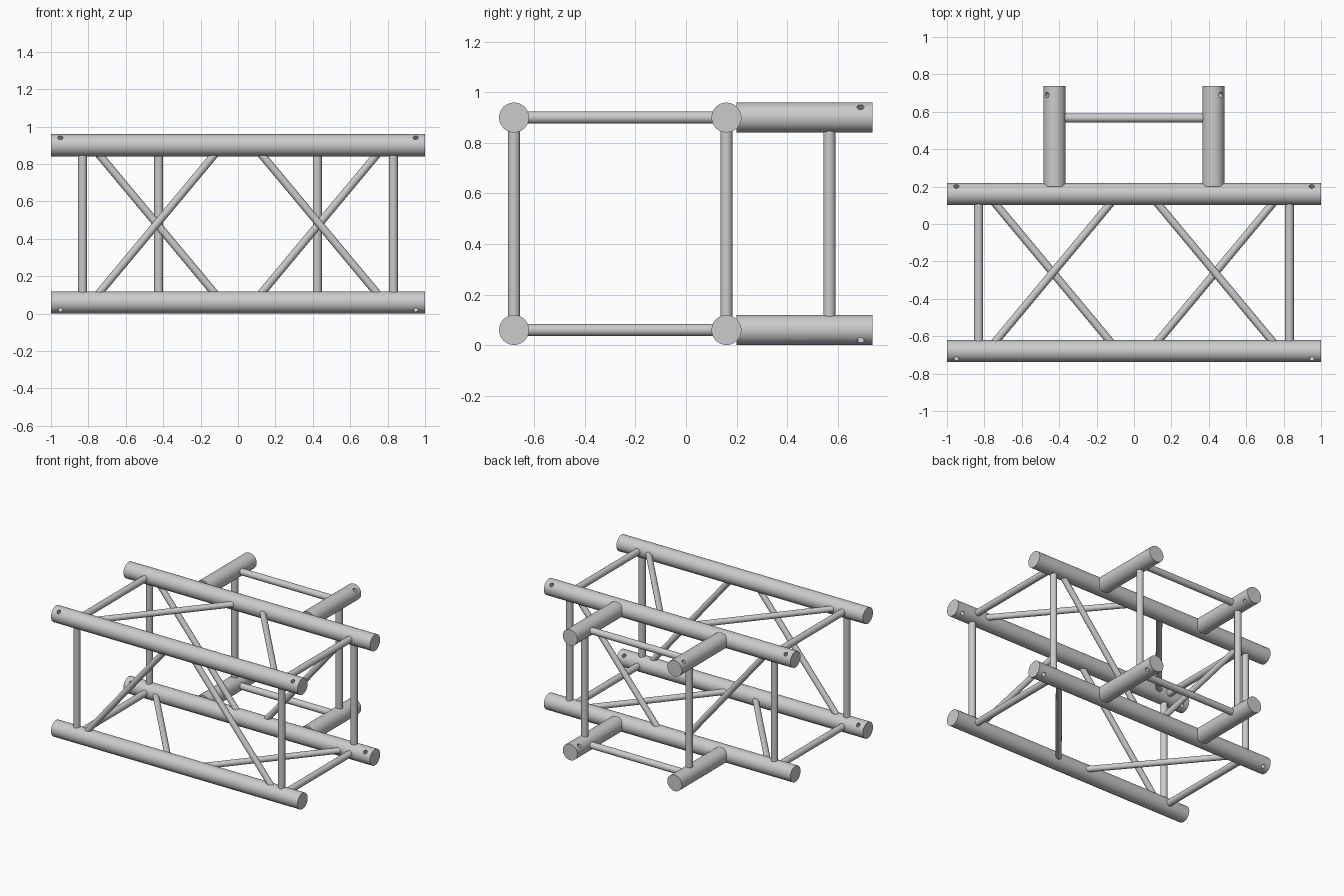
import bpy
import math
from mathutils import Vector

if "Cube" in bpy.data.objects:
    bpy.data.objects.remove(bpy.data.objects["Cube"], do_unlink=True)

# Layout of the frame
FRONT, BACK = -0.68, 0.16
LOW, HIGH = 0.06, 0.90
MID_Y, MID_Z = (FRONT + BACK) / 2, (LOW + HIGH) / 2
HALF = (HIGH - LOW) / 2
CHORD_R, POST_R, BRACE_R, HOLE_R = 0.059, 0.024, 0.021, 0.014
STUB_X, POST_X = 0.424, 0.831

metal = bpy.data.materials.new("light grey metal")
metal.use_nodes = True
grey = (0.6, 0.6, 0.6, 1)
metal.diffuse_color = grey
metal.node_tree.nodes["Principled BSDF"].inputs["Base Color"].default_value = grey


def rod(name, a, b, radius, sides=32):
    """Capped cylinder running from point a to point b."""
    a, b = Vector(a), Vector(b)
    bpy.ops.mesh.primitive_cylinder_add(vertices=sides, radius=radius, depth=(b - a).length)
    ob = bpy.context.object
    ob.name = name
    ob.location = (a + b) / 2
    ob.rotation_mode = 'QUATERNION'
    ob.rotation_quaternion = (b - a).to_track_quat('Z', 'Y')
    ob.data.materials.append(metal)
    return ob


def smooth(ob):
    bpy.ops.object.select_all(action='DESELECT')
    ob.select_set(True)
    bpy.context.view_layer.objects.active = ob
    bpy.ops.object.shade_smooth_by_angle(angle=math.radians(35))


def bar(name, a, b, radius):
    smooth(rod(name, a, b, radius, 24))


def drilled_tube(name, a, b, holes, direction):
    """Thick bar with diagonal pin holes bored right through it."""
    tube = rod(name, a, b, CHORD_R, 64)
    reach = Vector(direction).normalized() * 0.1
    for spot in holes:
        drill = rod(name + "_drill", Vector(spot) - reach, Vector(spot) + reach, HOLE_R, 20)
        drill.hide_render = True
        cut = tube.modifiers.new("pin_hole", 'BOOLEAN')
        cut.object = drill
        cut.solver = 'EXACT'
        bpy.context.view_layer.objects.active = tube
        bpy.ops.object.modifier_apply(modifier=cut.name)
        bpy.data.objects.remove(drill, do_unlink=True)
    smooth(tube)


# Four long chords and four rear stubs
for level, z, up in (("lower", LOW, -1), ("upper", HIGH, 1)):
    for side, y, out in (("front", FRONT, -1), ("back", BACK, 1)):
        drilled_tube(f"{level}_{side}_chord", (-1, y, z), (1, y, z),
                     [(-0.95, y, z), (0.95, y, z)], (0, out, up))
    for hand, s in (("right", -1), ("left", 1)):
        x = s * STUB_X
        drilled_tube(f"{level}_{hand}_stub", (x, 0.2, z), (x, 0.738, z),
                     [(x, 0.69, z)], (s, 0, up))

# Straight posts and cross bars
INSET = 0.03
for hand, s in (("right", -1), ("left", 1)):
    x = s * POST_X
    for side, y in (("front", FRONT), ("back", BACK)):
        bar(f"{side}_{hand}_post", (x, y, LOW + INSET), (x, y, HIGH - INSET), POST_R)
    for level, z in (("lower", LOW), ("upper", HIGH)):
        bar(f"{level}_{hand}_cross_bar", (x, FRONT + INSET, z), (x, BACK - INSET, z), POST_R)
    bar(f"stub_{hand}_post", (s * STUB_X, 0.567, LOW + INSET),
        (s * STUB_X, 0.567, HIGH - INSET), POST_R)
for level, z in (("lower", LOW), ("upper", HIGH)):
    bar(f"{level}_stub_tie", (INSET - STUB_X, 0.567, z), (STUB_X - INSET, 0.567, z), POST_R)

# Diagonal braces, two on each long face, alternating between opposite faces
CENTRE, RUN, RISE = 0.434, 0.325, 0.39
for hand, s in (("right", -1), ("left", 1)):
    for side, y, lean in (("front", FRONT, -s), ("back", BACK, s)):
        bar(f"{side}_{hand}_brace", (s * CENTRE - lean * RUN, y, MID_Z - RISE),
            (s * CENTRE + lean * RUN, y, MID_Z + RISE), BRACE_R)
    for level, z, lean in (("upper", HIGH, -s), ("lower", LOW, s)):
        bar(f"{level}_{hand}_brace", (s * CENTRE - lean * RUN, MID_Y - RISE, z),
            (s * CENTRE + lean * RUN, MID_Y + RISE, z), BRACE_R)
